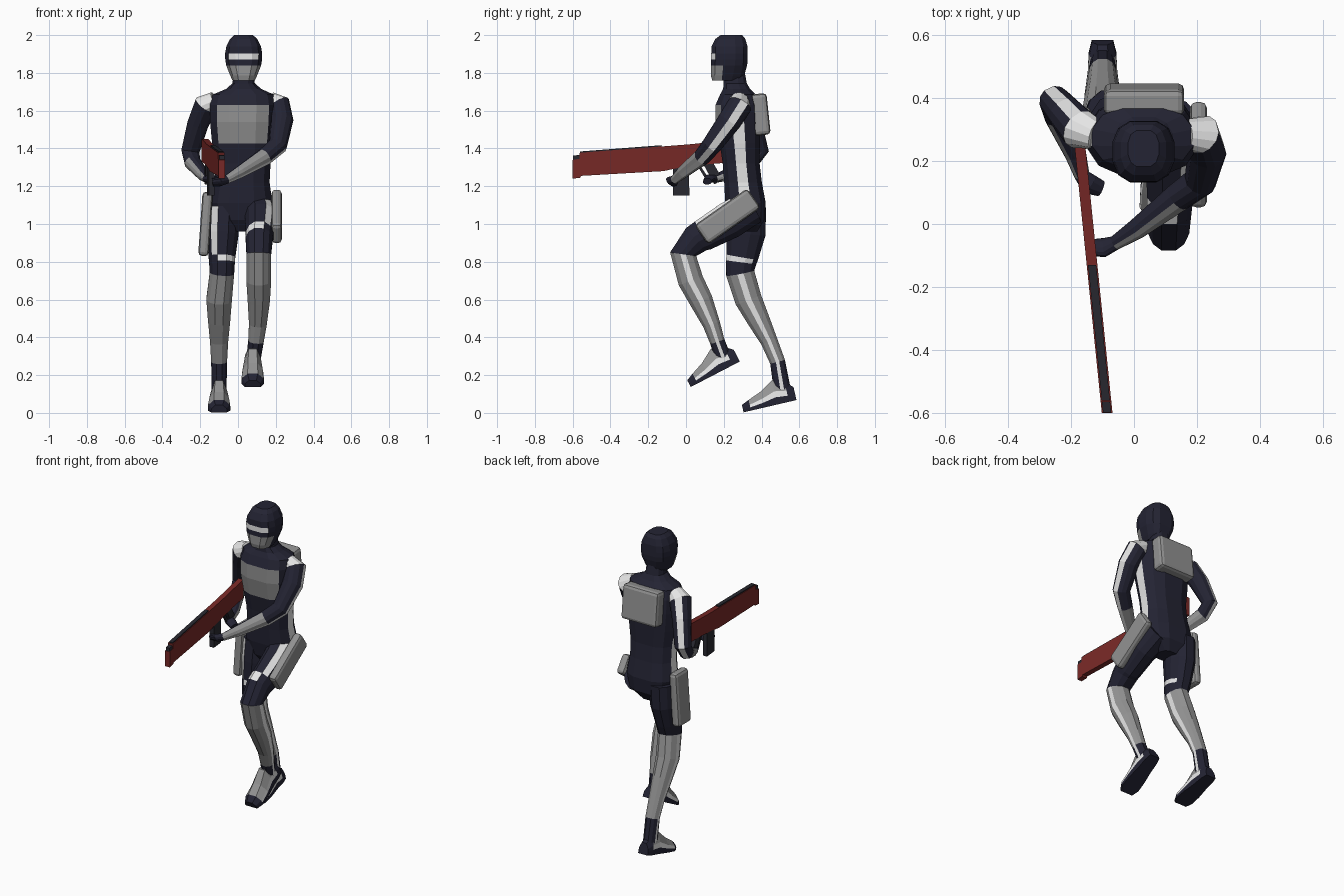
import bpy, bmesh, math
from mathutils import Vector

if "Cube" in bpy.data.objects:
    bpy.data.objects.remove(bpy.data.objects["Cube"])


def material(name, rgb):
    m = bpy.data.materials.new(name)
    m.diffuse_color = (*rgb, 1)
    m.use_nodes = True
    m.node_tree.nodes["Principled BSDF"].inputs["Base Color"].default_value = m.diffuse_color
    return m


MATS = [material("navy suit", (0.017, 0.017, 0.033)),
        material("grey armour", (0.29, 0.29, 0.29)),
        material("white stripe", (0.8, 0.8, 0.8)),
        material("dark red", (0.19, 0.022, 0.02)),
        material("gunmetal", (0.022, 0.022, 0.03))]
NAVY, GREY, WHITE, RED, METAL = range(5)
# ring angles: narrow sectors 0 and 6 lie on the sides, 3 is front, 9 is back
ANGLES = [-12, 12, 42, 70, 110, 138, 168, 192, 222, 250, 290, 318]


def build(name, verts, faces, mats):
    me = bpy.data.meshes.new(name)
    me.from_pydata([tuple(v) for v in verts], [], faces)
    for m in MATS:
        me.materials.append(m)
    for f, m in zip(me.polygons, mats):
        f.material_index = m
    bm = bmesh.new()
    bm.from_mesh(me)
    bmesh.ops.recalc_face_normals(bm, faces=bm.faces)
    bm.to_mesh(me)
    bm.free()
    ob = bpy.data.objects.new(name, me)
    bpy.context.collection.objects.link(ob)
    return ob


def skin(name, rings, paint):
    """Join equal rings of points with quads, cap both ends."""
    n = len(rings[0])
    verts = [v for r in rings for v in r]
    faces, mats = [], []
    for i in range(len(rings) - 1):
        for s in range(n):
            e = (s + 1) % n
            faces.append((i*n + s, i*n + e, (i+1)*n + e, (i+1)*n + s))
            mats.append(paint(i, s))
    faces += [tuple(range(n)), tuple(range(len(verts) - n, len(verts)))]
    return build(name, verts, faces, mats + [paint(0, 9), paint(len(rings) - 2, 9)])


def power(v, p):
    return math.copysign(abs(v) ** p, v)


def loft(name, pts, paint, ref=(1, 0, 0), p=1.0, flat=False):
    """pts: x, y, z, radius along ref, radius across."""
    c = [Vector(q[:3]) for q in pts]
    rings = []
    for i, q in enumerate(pts):
        t = Vector((0, 0, -1)) if flat else \
            (c[min(i + 1, len(c) - 1)] - c[max(i - 1, 0)]).normalized()
        a = Vector(ref)
        a = (a - t * a.dot(t)).normalized()
        b = t.cross(a)
        rings.append([c[i] + a * q[3] * power(math.cos(math.radians(d)), p)
                      + b * q[4] * power(math.sin(math.radians(d)), p) for d in ANGLES])
    return skin(name, rings, paint)


def slab(name, loc, size, rot, mat, bevel=0.02):
    bpy.ops.mesh.primitive_cube_add(size=1, location=loc, rotation=[math.radians(r) for r in rot])
    ob = bpy.context.object
    ob.name = name
    ob.scale = size
    bpy.ops.object.transform_apply(location=False, rotation=False, scale=True)
    ob.data.materials.append(MATS[mat])
    b = ob.modifiers.new("bevel", "BEVEL")
    b.width, b.segments = bevel, 2
    return ob


# head: hood with visor band and grey mask
def head_paint(i, s):
    if i == 3 and 2 <= s <= 4:
        return WHITE
    return GREY if i >= 5 and 1 <= s <= 5 else NAVY


loft("head", [(.03, .24, 2.0, .05, .06), (.03, .235, 1.98, .073, .083), (.03, .23, 1.94, .093, .1),
              (.03, .23, 1.902, .1, .101), (.03, .23, 1.87, .099, .101), (.03, .228, 1.84, .094, .1),
              (.03, .22, 1.785, .072, .092), (.03, .215, 1.76, .06, .08)], head_paint, p=.75, flat=True)


# torso: chest panel on the front, white stripe down each side
def torso_paint(i, s):
    if s in (0, 6) and 3 <= i <= 8:
        return WHITE
    return GREY if i == 4 or i == 5 else NAVY


def chest_paint(i, s):
    m = torso_paint(i, s)
    return NAVY if m == GREY and s not in (2, 3, 4) else m


loft("torso", [(.03, .255, 1.8, .055, .06), (.03, .26, 1.745, .06, .065), (.03, .268, 1.715, .095, .075),
               (.028, .275, 1.685, .165, .1), (.026, .272, 1.63, .178, .122), (.025, .275, 1.54, .176, .125),
               (.025, .285, 1.425, .165, .112), (.025, .292, 1.32, .15, .103), (.022, .302, 1.22, .148, .105),
               (.02, .315, 1.11, .165, .113), (.02, .32, 1.02, .14, .1), (.02, .32, .96, .06, .06)],
     chest_paint, p=.85, flat=True)

# backpack
slab("backpack", (.032, .395, 1.58), (.255, .085, .22), (6, 0, 0), GREY)


# legs: inner is the side stripe facing the other leg
def leg_paint(front_stripe, band):
    def paint(i, s):
        if i == 2 and s in band or i < 2 and s == front_stripe:
            return WHITE
        if i >= 4 and s in (0, 6):
            return WHITE
        return GREY if 4 <= i <= 7 else NAVY
    return paint


loft("right_leg", [(-.075, .325, 1.09, .085, .105), (-.08, .318, .95, .085, .11), (-.085, .298, .825, .072, .09),
                   (-.085, .292, .797, .07, .086), (-.085, .287, .74, .066, .08), (-.1, .33, .6, .069, .076),
                   (-.1, .385, .49, .06, .063), (-.1, .44, .38, .049, .048), (-.1, .485, .27, .043, .043),
                   (-.1, .51, .12, .04, .048)], leg_paint(4, (11, 0, 1, 2, 3)))
loft("left_leg", [(.1, .345, 1.09, .09, .1), (.12, .23, 1.02, .085, .105), (.115, .09, .94, .075, .09),
                  (.112, .055, .92, .073, .085), (.11, -.015, .84, .067, .074), (.11, .025, .7, .067, .072),
                  (.11, .08, .595, .06, .066), (.105, .135, .47, .048, .049), (.095, .165, .38, .042, .042),
                  (.08, .205, .27, .038, .045)], leg_paint(2, (3, 4, 5, 6, 7)))


# feet: dark sole, white side line, grey instep
def foot(name, x, heel, toe):
    h, t = Vector((x, *heel)), Vector((x, *toe))
    d = (t - h).normalized()
    up = Vector((1, 0, 0)).cross(d)
    up = up if up.z > 0 else -up
    rings = []
    for f, w, z in [(0, .034, .07), (.14, .044, .11), (.36, .047, .13), (.62, .057, .085),
                    (.86, .06, .058), (1, .042, .04)]:
        half = [(1, 0), (1, .3), (.93, .55), (.45, 1)]
        sec = half + [(-a, b) for a, b in reversed(half)]
        rings.append([h + (t - h) * f + Vector((a * w, 0, 0)) + up * b * z for a, b in sec])

    def paint(i, s):
        if i in (0, 4) or s in (0, 6, 7):
            return NAVY
        return WHITE if s in (1, 5) else GREY
    skin(name, rings, paint)


foot("right_foot", -.1, (.585, .068), (.305, .003))
foot("left_foot", .078, (.285, .272), (.025, .137))


# arms: stripe along the outside of the elbow, grey forearm, dark hand
def arm_paint(i, s):
    if i == 0 or s == 3 and i < 6:
        return WHITE
    return GREY if 4 <= i <= 5 and s not in (8, 9, 10) else NAVY


def arm(name, pts):
    c = [Vector(q[:3]) for q in pts]
    loft(name, pts, arm_paint, ref=(c[3] - c[1]).cross(c[6] - c[3]))


arm("left_arm", [(.165, .285, 1.655, .05, .045), (.215, .285, 1.63, .066, .062), (.232, .23, 1.545, .063, .062),
                 (.21, .135, 1.415, .052, .052), (.14, .085, 1.355, .046, .046), (.01, -.015, 1.275, .034, .032),
                 (-.06, -.06, 1.235, .024, .022), (-.095, -.075, 1.225, .034, .022),
                 (-.135, -.075, 1.22, .03, .018)])
arm("right_arm", [(-.12, .285, 1.655, .05, .045), (-.17, .3, 1.63, .066, .062), (-.212, .345, 1.53, .058, .058),
                  (-.252, .392, 1.385, .05, .046), (-.24, .34, 1.325, .044, .044), (-.185, .22, 1.26, .034, .032),
                  (-.165, .155, 1.24, .025, .022), (-.14, .125, 1.24, .034, .022),
                  (-.105, .113, 1.225, .026, .018)])

# thigh pouches
slab("left_thigh_plate", (.205, .22, 1.04), (.055, .125, .34), (-55, 0, 0), GREY)
slab("right_thigh_plate", (-.172, .305, 1.0), (.055, .135, .34), (0, 4, 0), GREY)


# rifle: side profiles in y, z, slightly turned towards the middle
def gun_part(name, poly, width, mat):
    n = len(poly)
    verts = [(-.1465 - .102 * y + k * width / 2, y, z) for k in (-1, 1) for y, z in poly]
    faces = [tuple(range(n)), tuple(range(n, 2 * n))]
    faces += [(i, (i + 1) % n, n + (i + 1) % n, n + i) for i in range(n)]
    build(name, verts, faces, [mat] * len(faces))


gun_part("rifle_body", [(-.6, 1.24), (-.6, 1.34), (-.565, 1.345), (-.565, 1.377), (.02, 1.422), (.28, 1.45),
                        (.28, 1.33), (.1, 1.315), (-.05, 1.295), (-.12, 1.28), (-.555, 1.255), (-.56, 1.245)],
         .034, RED)
gun_part("rifle_top_rail", [(-.56, 1.375), (-.56, 1.384), (-.13, 1.417), (-.13, 1.408)], .026, METAL)
gun_part("muzzle", [(-.598, 1.338), (-.598, 1.362), (-.56, 1.366), (-.56, 1.34)], .026, METAL)
gun_part("fore_grip", [(-.07, 1.15), (-.07, 1.3), (.015, 1.31), (.018, 1.15)], .03, METAL)
gun_part("pistol_grip", [(.09, 1.32), (.14, 1.33), (.195, 1.235), (.15, 1.21)], .028, METAL)
gun_part("trigger_guard", [(.06, 1.31), (.075, 1.31), (.115, 1.25), (.135, 1.25), (.13, 1.235), (.105, 1.235)],
         .014, METAL)
